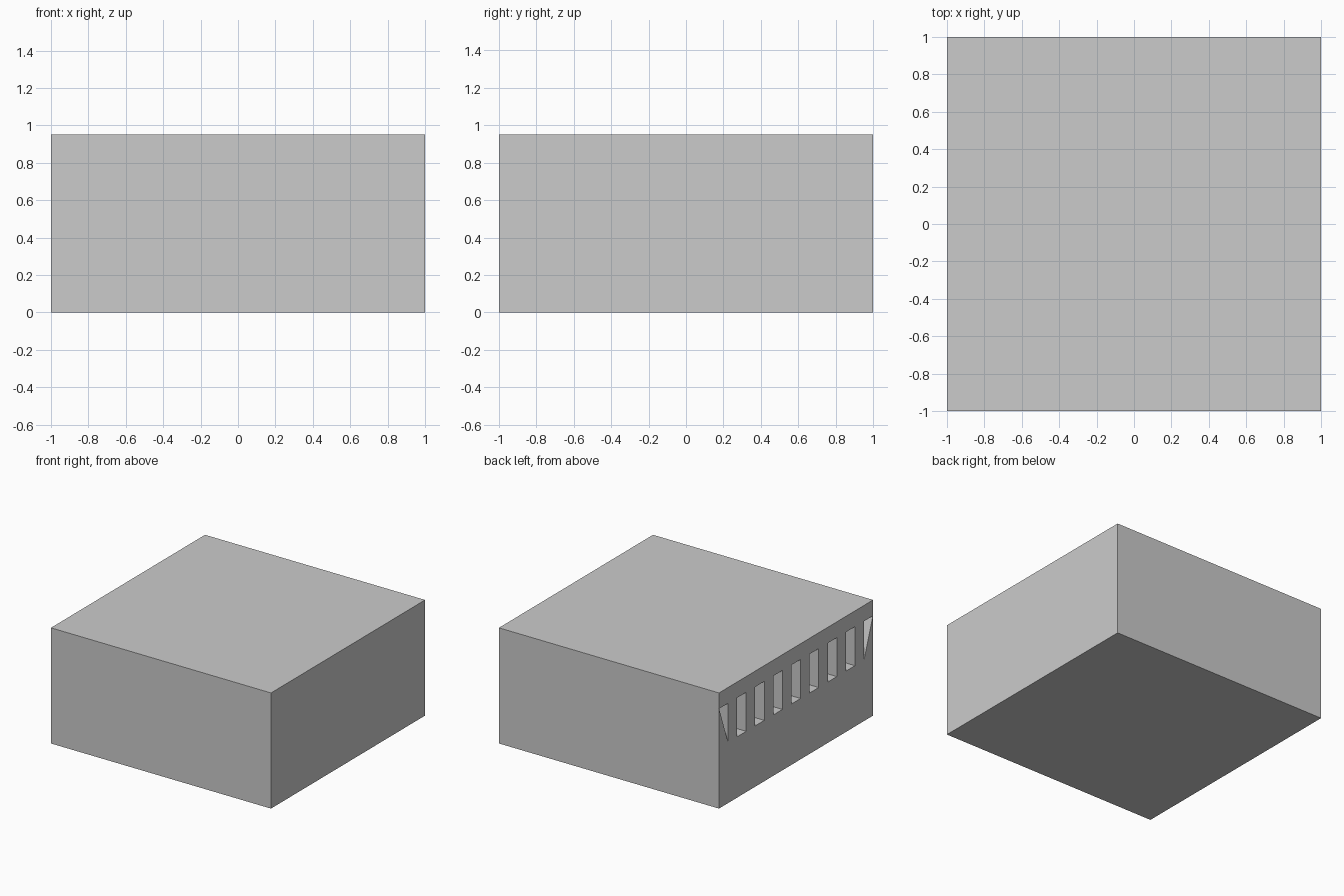
import bpy, bmesh

if "Cube" in bpy.data.objects:
    bpy.data.objects.remove(bpy.data.objects["Cube"])

HEIGHT = 0.95
SLOT_W = 2 / 17            # nine slots and eight bars share the left side
SLOT_LOW, SLOT_HIGH = 0.50, 0.82
DEPTH = 0.12


def make_object(name, bm):
    bmesh.ops.recalc_face_normals(bm, faces=bm.faces)
    mesh = bpy.data.meshes.new(name)
    bm.to_mesh(mesh)
    bm.free()
    obj = bpy.data.objects.new(name, mesh)
    bpy.context.collection.objects.link(obj)
    return obj


def add_prism(bm, profile, x0, x1):
    """Extrude a (y, z) profile from x0 to x1."""
    face = bm.faces.new([bm.verts.new((x0, y, z)) for y, z in profile])
    out = bmesh.ops.extrude_face_region(bm, geom=[face])
    moved = [v for v in out["geom"] if isinstance(v, bmesh.types.BMVert)]
    bmesh.ops.translate(bm, verts=moved, vec=(x1 - x0, 0, 0))


# Solid block body
bm = bmesh.new()
add_prism(bm, [(-1, 0), (1, 0), (1, HEIGHT), (-1, HEIGHT)], -1, 1)
body = make_object("block_body", bm)

# Grille slots: seven rectangular, plus a triangular one at each end
bm = bmesh.new()
for i in range(-3, 4):
    a, b = (2 * i - 0.5) * SLOT_W, (2 * i + 0.5) * SLOT_W
    add_prism(bm, [(a, SLOT_LOW), (b, SLOT_LOW), (b, SLOT_HIGH), (a, SLOT_HIGH)],
              -1.1, -1 + DEPTH)
for side in (-1, 1):
    inner = side * (1 - SLOT_W)
    add_prism(bm, [(inner, SLOT_LOW), (side * 0.998, SLOT_HIGH), (inner, SLOT_HIGH)],
              -1.1, -1 + DEPTH)
cutter = make_object("grille_cutter", bm)
cutter.hide_render = True

# Cut the slots into the left face, then discard the helper
mod = body.modifiers.new("grille_slots", 'BOOLEAN')
mod.operation = 'DIFFERENCE'
mod.solver = 'EXACT'
mod.object = cutter
bpy.context.view_layer.objects.active = body
bpy.ops.object.modifier_apply(modifier=mod.name)
bpy.data.objects.remove(cutter)
